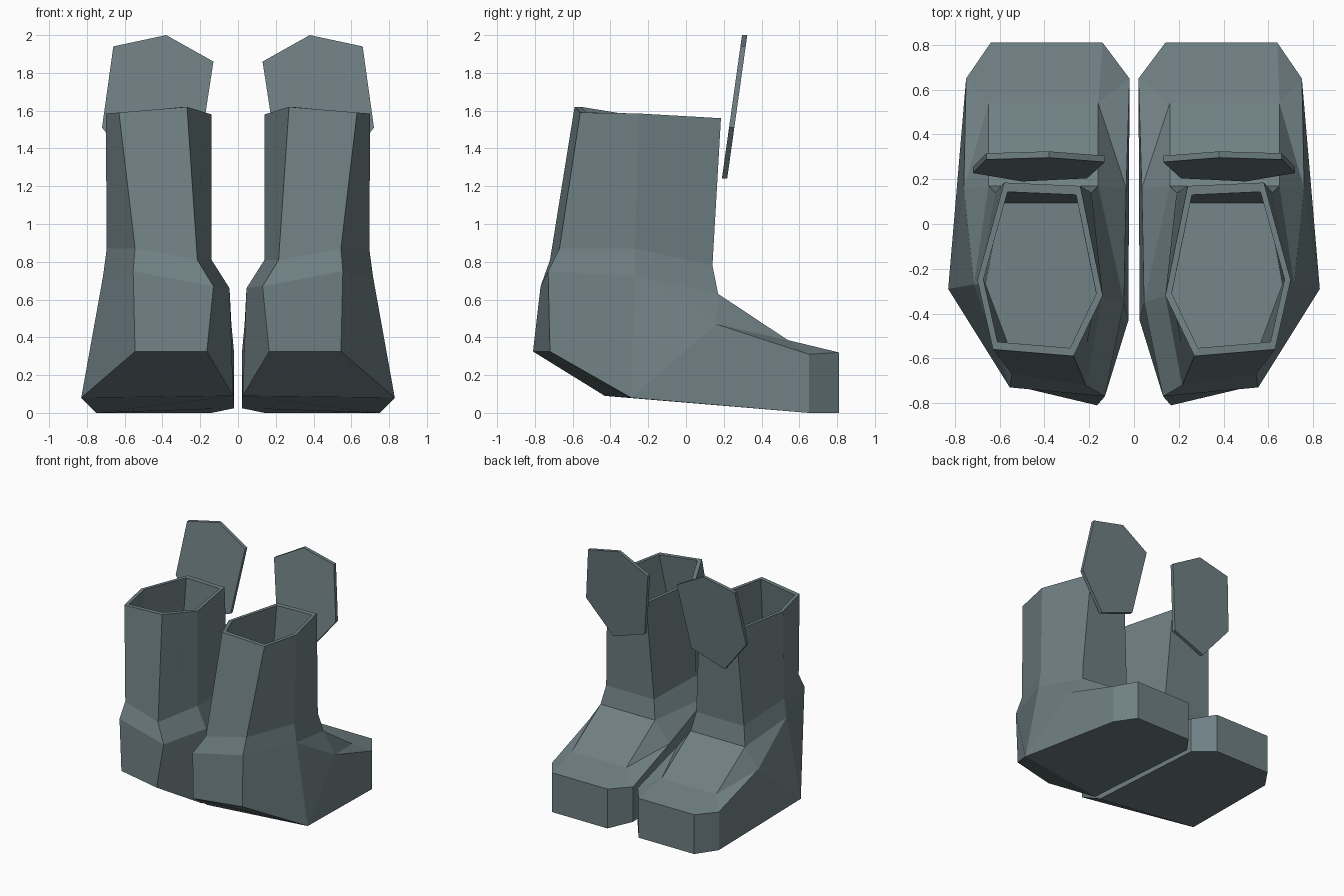
import bpy, bmesh
from mathutils import Vector

cube = bpy.data.objects.get("Cube")
if cube:
    bpy.data.objects.remove(cube, do_unlink=True)

slate = bpy.data.materials.new("slate_grey")
slate.use_nodes = True
slate.diffuse_color = (0.16, 0.215, 0.23, 1)
bsdf = next(n for n in slate.node_tree.nodes if n.type == 'BSDF_PRINCIPLED')
bsdf.inputs["Base Color"].default_value = slate.diffuse_color
bsdf.inputs["Roughness"].default_value = 0.8

# Shaft cross-sections: heel-to-toe hexagons, starting at the instep side
RIM = [(.24, .17, 1.56), (.58, .185, 1.56), (.70, -.25, 1.585),
       (.63, -.56, 1.59), (.27, -.59, 1.62), (.14, -.32, 1.58)]
ANKLE = [(.19, .14, .78), (.62, .14, .78), (.695, -.27, .87),
         (.545, -.67, .87), (.215, -.72, .81), (.14, -.32, .81)]
COLLAR = [(.16, .17, .63), (.65, .17, .63), (.715, -.27, .72),
          (.555, -.73, .75), (.13, -.77, .67), (.045, -.35, .66)]

# Named corners of the foot
FOOT = {
    "heel_out": (.545, -.72, .325), "heel_in": (.165, -.81, .325),
    "sole_out": (.83, -.29, .08), "sole_in": (.025, -.43, .09),
    "wing_out": (.76, .16, .47), "wing_in": (.035, .16, .47),
    "tongue_out": (.65, .54, .385), "tongue_in": (.16, .54, .385),
    "side_out": (.75, .65, .31), "side_in": (.02, .65, .31),
    "toe_out": (.64, .81, .32), "toe_in": (.14, .81, .32),
    "side_out_base": (.75, .65, 0), "side_in_base": (.02, .65, .025),
    "toe_out_base": (.64, .81, 0), "toe_in_base": (.14, .81, 0),
}
COLLAR_NAMES = ["back_in", "back_out", "mid_out", "front_out", "front_in", "mid_in"]

# Faces across the middle of the foot
MIDDLE = [
    "front_in front_out heel_out heel_in",
    "heel_in heel_out sole_out sole_in",
    "back_in back_out tongue_out tongue_in",
    "tongue_in tongue_out toe_out toe_in",
    "toe_in toe_out toe_out_base toe_in_base",
    "sole_in sole_out side_out_base side_in_base",
    "side_in_base side_out_base toe_out_base toe_in_base",
]
# Faces repeated on the inner and outer sides
SIDE = [
    "front_* mid_* sole_* heel_*",
    "mid_* wing_* sole_*",
    "mid_* back_* wing_*",
    "back_* tongue_* wing_*",
    "wing_* tongue_* side_*",
    "tongue_* toe_* side_*",
    "side_* toe_* toe_*_base side_*_base",
    "sole_* wing_* side_* side_*_base",
]


def finish(bm, name):
    bmesh.ops.recalc_face_normals(bm, faces=bm.faces)
    mesh = bpy.data.meshes.new(name)
    bm.to_mesh(mesh)
    bm.free()
    mesh.materials.append(slate)
    bpy.context.collection.objects.link(bpy.data.objects.new(name, mesh))


def shrink(ring, factor):
    centre = sum((Vector(p) for p in ring), Vector()) / len(ring)
    out = []
    for p in ring:
        q = centre.lerp(Vector(p), factor)
        out.append((q.x, q.y, p[2]))
    return out


def add_ring(bm, points, sign):
    return [bm.verts.new((sign * x, y, z)) for x, y, z in points]


def bridge(bm, a, b):
    for i in range(len(a)):
        j = (i + 1) % len(a)
        bm.faces.new((a[i], a[j], b[j], b[i]))


def boot(name, sign):
    bm = bmesh.new()
    # Hollow shaft from inner floor, over the rim, down to the collar
    profile = [shrink(ANKLE, .89), shrink(RIM, .9), RIM, ANKLE, COLLAR]
    rings = [add_ring(bm, r, sign) for r in profile]
    for a, b in zip(rings, rings[1:]):
        bridge(bm, a, b)
    bm.faces.new(rings[0])
    # Foot hung from the collar
    corner = dict(zip(COLLAR_NAMES, rings[-1]))
    for key, (x, y, z) in FOOT.items():
        corner[key] = bm.verts.new((sign * x, y, z))
    faces = MIDDLE + [f.replace("*", s) for f in SIDE for s in ("in", "out")]
    for f in faces:
        bm.faces.new([corner[k] for k in f.split()])
    finish(bm, name)


# Leaning six-sided guard plate behind the shaft
GUARD = [(.38, 2.0), (.66, 1.94), (.72, 1.51), (.5, 1.24), (.21, 1.34), (.13, 1.86)]


def guard(name, sign):
    bm = bmesh.new()
    front, back = [add_ring(bm, [(x, .19 + (z - 1.24) * .14 + d, z) for x, z in GUARD], sign)
                   for d in (0, .028)]
    bm.faces.new(front)
    bm.faces.new(back)
    bridge(bm, front, back)
    finish(bm, name)


for side, sign in (("left", 1), ("right", -1)):
    boot(side + "_boot", sign)
    guard(side + "_shin_guard", sign)
